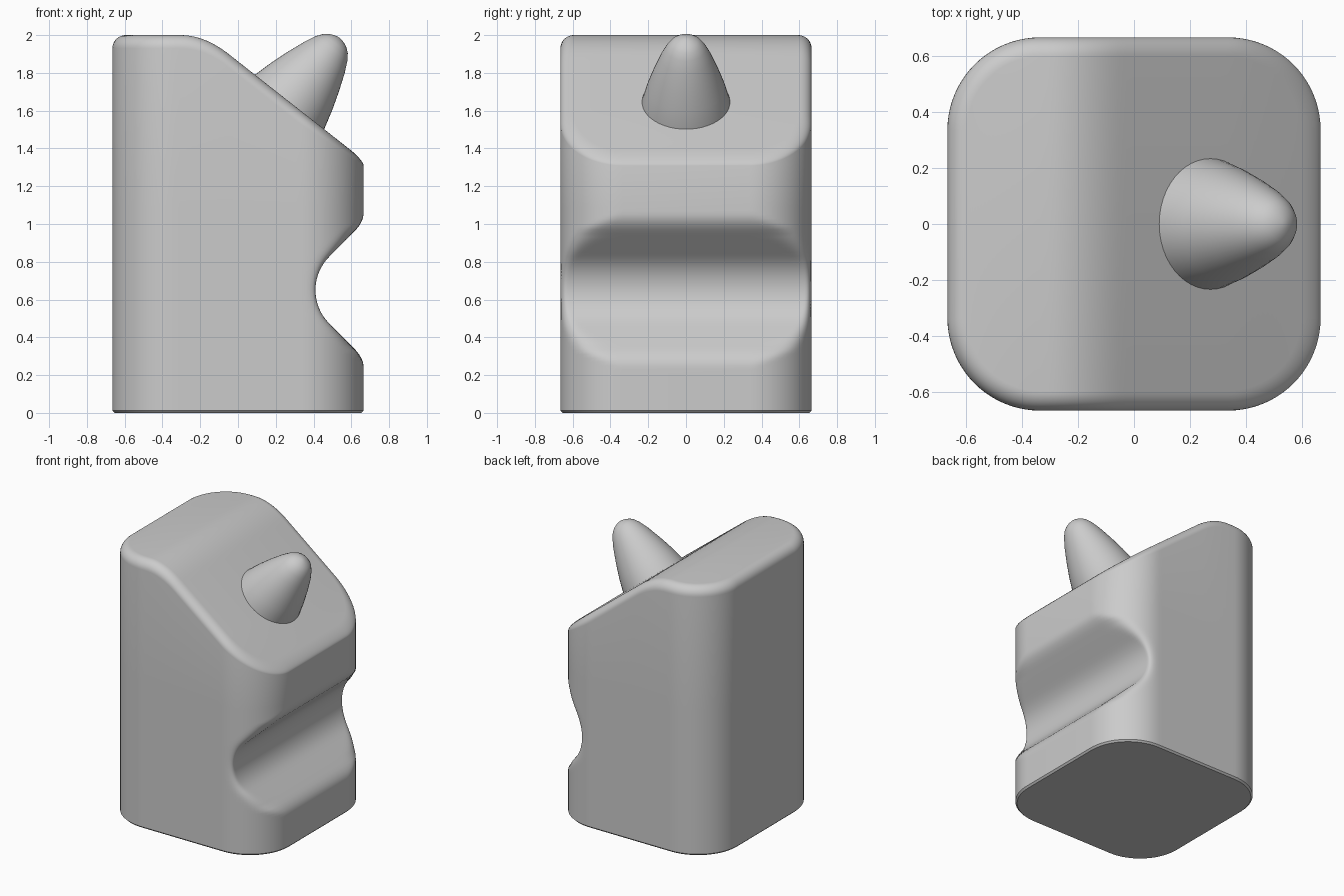
import bpy, bmesh, math
from mathutils import Matrix, Vector

if "Cube" in bpy.data.objects:
    bpy.data.objects.remove(bpy.data.objects["Cube"])

HALF, RAD = 0.665, 0.33          # half width and corner radius in plan
CORE = HALF - RAD
FILLET = 0.07


def soft_min(a, b, k):
    if k <= 0:
        return min(a, b)
    h = max(k - abs(a - b), 0) / k
    return min(a, b) - h * h * k / 4


def top_height(x):
    """Flat top running softly into the sloped face."""
    return soft_min(2.0, 1.79 - 0.787 * (x - 0.09), 0.1)


def notch_depth(z):
    """Right-hand limit of the body at height z (round groove with 45 degree lips)."""
    d = abs(z - 0.65)
    x = 0.66 - math.sqrt(0.0625 - d * d) if d < 0.177 else 0.483 + d - 0.177
    return soft_min(HALF, x, 0.05)


def half_outline(inset=0.0):
    """Front half of the rounded square: (x, y, outward normal x)."""
    r, n = RAD - inset, 20
    pts = []
    for i in range(n + 1):
        a = math.pi + i * math.pi / 2 / n
        pts.append((-CORE + r * math.cos(a), -CORE + r * math.sin(a), math.cos(a)))
    for i in range(1, 24):
        pts.append((-CORE + 2 * CORE * i / 24, -CORE - r, 0.0))
    for i in range(n + 1):
        a = -math.pi / 2 + i * math.pi / 2 / n
        pts.append((CORE + r * math.cos(a), -CORE + r * math.sin(a), math.cos(a)))
    return pts


def finish(bm, name):
    bmesh.ops.recalc_face_normals(bm, faces=bm.faces[:])
    mesh = bpy.data.meshes.new(name)
    bm.to_mesh(mesh)
    bm.free()
    obj = bpy.data.objects.new(name, mesh)
    bpy.context.collection.objects.link(obj)
    bpy.ops.object.select_all(action='DESELECT')
    obj.select_set(True)
    bpy.context.view_layer.objects.active = obj
    bpy.ops.object.shade_smooth_by_angle(angle=math.radians(35))
    return obj


def loft(bm, rings):
    for lo, hi in zip(rings, rings[1:]):
        n = len(lo)
        for i in range(n):
            j = (i + 1) % n
            bm.faces.new((lo[i], lo[j], hi[j], hi[i]))


# Body: stacked plan sections, clipped by the groove, closed by a filleted sloping top
bm = bmesh.new()
rings = []


def add_ring(half):
    full = half + [(x, -y, z) for x, y, z in reversed(half)]
    rings.append([bm.verts.new(p) for p in full])


add_ring([(x, y, 0.0) for x, y, _ in half_outline(0.012)])
for z in [0.012] + [0.21 + 0.88 * i / 44 for i in range(45)]:
    p = notch_depth(z)
    k = 0.07 * min(1, (HALF - p) / 0.06)
    add_ring([(soft_min(x, p, k), y, z) for x, y, _ in half_outline()])
for i in range(9):
    t = i / 8 * math.pi / 2
    inset = FILLET * (1 - math.cos(t))
    add_ring([(x, y, top_height(x) - FILLET * (1 - 0.6 * max(nx, 0)) * (1 - math.sin(t)))
              for x, y, nx in half_outline(inset)])
loft(bm, rings)
bm.faces.new(list(reversed(rings[0])))
cap = rings[-1]
n = len(cap)
for i in range(n // 2 - 1):
    bm.faces.new((cap[i], cap[i + 1], cap[n - 2 - i], cap[n - 1 - i]))
finish(bm, "body")

# Horn: blunt cone standing square to the sloped face
profile = [(-0.02, 0.236), (0, 0.233), (0.1, 0.206), (0.2, 0.173), (0.3, 0.135),
           (0.36, 0.106), (0.393, 0.083), (0.412, 0.06), (0.424, 0.034), (0.429, 0.015)]
bm = bmesh.new()
SEG = 48
rings = [[bm.verts.new((r * math.cos(2 * math.pi * i / SEG), r * math.sin(2 * math.pi * i / SEG), a))
          for i in range(SEG)] for a, r in profile]
loft(bm, rings)
bm.faces.new(list(reversed(rings[0])))
tip = bm.verts.new((0, 0, 0.431))
for i in range(SEG):
    bm.faces.new((rings[-1][i], rings[-1][(i + 1) % SEG], tip))
tilt = Matrix.Rotation(math.atan(0.787), 4, 'Y')
bm.transform(Matrix.Translation(Vector((0.273, 0, 1.646))) @ tilt)
finish(bm, "horn")
